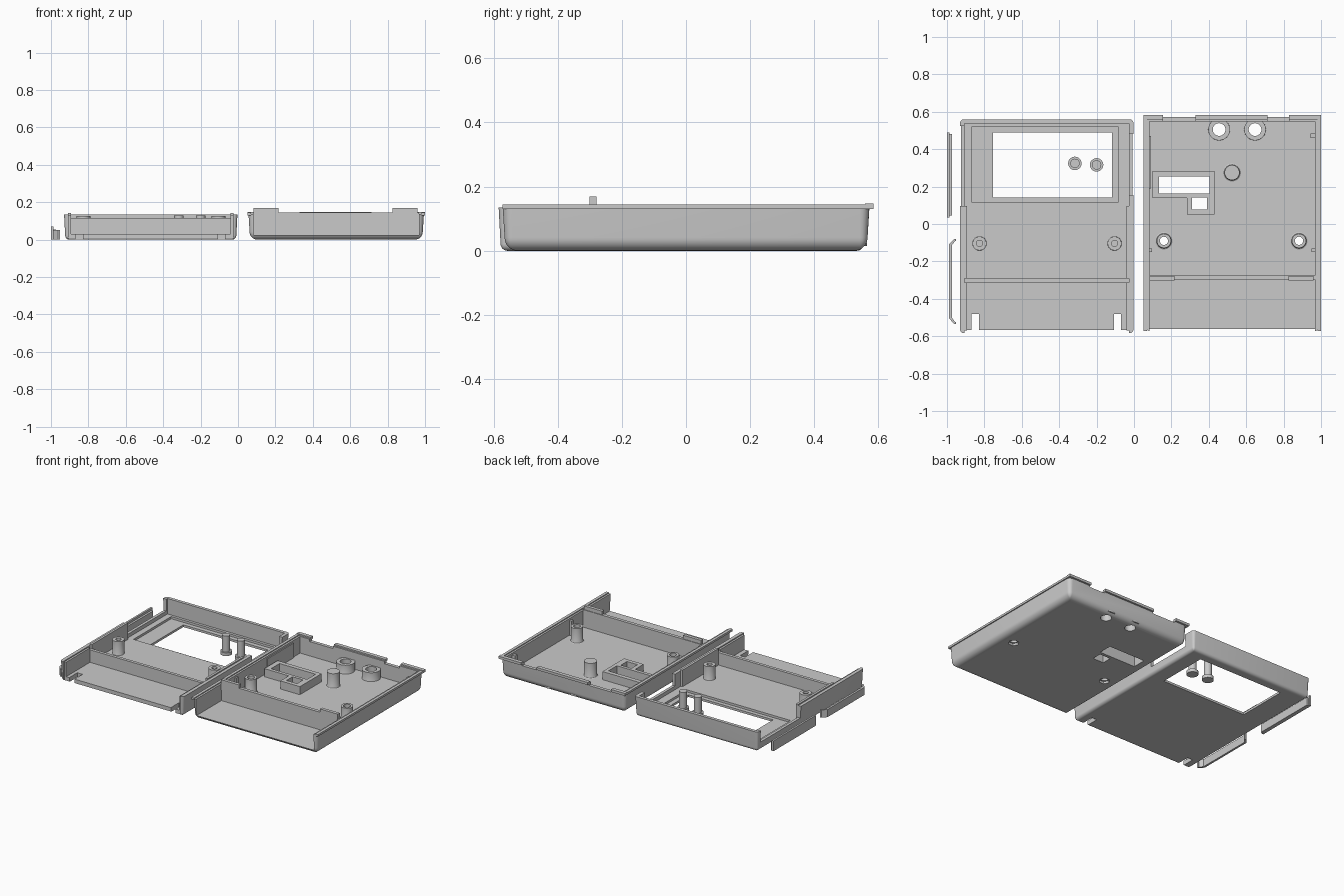
import bpy, bmesh, math
from mathutils import Vector

if "Cube" in bpy.data.objects:
    bpy.data.objects.remove(bpy.data.objects["Cube"])

grey = bpy.data.materials.new("plastic grey")
grey.diffuse_color = (0.59, 0.59, 0.59, 1)
grey.use_nodes = True
grey.node_tree.nodes["Principled BSDF"].inputs["Base Color"].default_value = grey.diffuse_color


def finish(name, bm):
    bmesh.ops.recalc_face_normals(bm, faces=bm.faces[:])
    me = bpy.data.meshes.new(name)
    bm.to_mesh(me)
    bm.free()
    me.materials.append(grey)
    ob = bpy.data.objects.new(name, me)
    bpy.context.collection.objects.link(ob)
    return ob


def smooth(ob):
    bpy.ops.object.select_all(action='DESELECT')
    ob.select_set(True)
    bpy.context.view_layer.objects.active = ob
    bpy.ops.object.shade_smooth_by_angle(angle=math.radians(30))


def box(name, x0, x1, y0, y1, z0, z1):
    bm = bmesh.new()
    bmesh.ops.create_cube(bm, size=1)
    for v in bm.verts:
        v.co = Vector(((x0, x1)[v.co.x > 0], (y0, y1)[v.co.y > 0], (z0, z1)[v.co.z > 0]))
    return finish(name, bm)


def lathe(name, x, y, profile, seg=32):
    """Revolve a closed outline of (radius, z) points about a vertical axis."""
    bm = bmesh.new()
    rings = []
    for r, z in profile:
        n = seg if r > 0 else 1
        rings.append([bm.verts.new((x + r * math.cos(2 * math.pi * i / seg),
                                    y + r * math.sin(2 * math.pi * i / seg), z)) for i in range(n)])
    for a, b in zip(rings, rings[1:] + rings[:1]):
        if len(a) == len(b) == 1:
            continue
        for i in range(seg):
            j = (i + 1) % seg
            quad = [a[i % len(a)], a[j % len(a)], b[j % len(b)], b[i % len(b)]]
            bm.faces.new(list(dict.fromkeys(quad)))
    ob = finish(name, bm)
    smooth(ob)
    return ob


def boss(name, x, y, r, ri, z0, z1, flare=0.008):
    return lathe(name, x, y, [(ri, z0 - .01), (r + flare, z0 - .01), (r + flare, z0),
                              (r + flare * .3, z0 + flare * .4), (r, z0 + flare), (r, z1), (ri, z1)])


def cyl(x, y, r, z0, z1, seg=32):
    return lathe("cutter", x, y, [(0, z0), (r, z0), (r, z1), (0, z1)], seg)


def cut(ob, cutters):
    for c in cutters:
        m = ob.modifiers.new("cut", 'BOOLEAN')
        m.operation, m.object, m.solver = 'DIFFERENCE', c, 'EXACT'
        bpy.context.view_layer.objects.active = ob
        bpy.ops.object.modifier_apply(modifier=m.name)
        bpy.data.objects.remove(c)
    smooth(ob)


def tray(name, x0, x1, y0, y1, h, corner, rnd, draft=.006):
    """Solid block lofted from rounded rectangles: drafted sides, rounded bottom edge."""
    levels = [(0, h)]
    for k in range(9):
        a = math.pi / 2 * k / 8
        levels.append((draft + rnd * (1 - math.cos(a)), rnd * (1 - math.sin(a))))
    levels.append((draft + rnd + .004, 0))
    bm, rings = bmesh.new(), []
    for inset, z in levels:
        r = max(corner - inset, .004)
        ring = []
        for q, (cx, cy) in enumerate(((x1, y1), (x0, y1), (x0, y0), (x1, y0))):
            cx += (inset + r) * (-1 if cx == x1 else 1)
            cy += (inset + r) * (-1 if cy == y1 else 1)
            for i in range(6):
                a = math.pi / 2 * (q + i / 5)
                ring.append(bm.verts.new((cx + r * math.cos(a), cy + r * math.sin(a), z)))
        rings.append(ring)
    for a, b in zip(rings, rings[1:]):
        for i in range(len(a)):
            j = (i + 1) % len(a)
            bm.faces.new((a[i], a[j], b[j], b[i]))
    bm.faces.new(rings[0])
    bm.faces.new(rings[-1])
    return finish(name, bm)


C = lambda *d: box("cutter", *d)

# ---- Front shell (left): display window, open battery end, side cut-outs
front = tray("front_shell", -.93, -.003, -.584, .56, .135, .02, .022)
cut(front, [
    C(-.906, -.027, -.292, .538, .03, .3),            # main cavity
    C(-.906, -.027, -.8, -.313, .03, .3),             # battery bay
    C(-.906, -.027, -.35, -.25, .115, .3),            # lower the cross wall
    C(-.906, -.027, -.8, -.568, -.1, .3),             # trim the floor edge
    C(-.866, -.086, .115, .52, .015, .1),             # display recess
    C(-.754, -.118, .142, .49, -.1, .1),              # display window
    C(-1, -.9, .095, .525, .055, .3),                 # left side opening
    C(-.04, .02, .155, .48, .055, .3),                # right side opening
    C(-.87, -.83, -.7, -.482, -.1, .1),               # latch notches
    C(-.107, -.07, -.7, -.482, -.1, .1),
])

# Inner tongues along the side walls
for side, xa, xb in (("left", -.909, -.893), ("right", -.04, -.024)):
    box(f"front_tongue_{side}_rear", xa, xb, -.292, .095, .025, .143)
    box(f"front_tongue_{side}_bay", xa, xb, -.57, -.313, .025, .128)

for i, x in enumerate((-.826, -.104)):
    boss(f"front_screw_boss_{i}", x, -.104, .037, .017, .03, .125, .003)

# Loose push buttons standing in the window
for i, (x, y) in enumerate(((-.316, .324), (-.2, .316))):
    lathe(f"button_{i}", x, y, [(0, 0), (.036, 0), (.036, .022), (.025, .022), (.025, .13), (0, .13)])

# ---- Back shell (right)
back = tray("back_shell", .056, .994, -.572, .572, .138, .03, .042)
screws = ((.16, -.09), (.882, -.09))
sockets = ((.455, .505), (.647, .505))
slots = ((.134, .405, .163, .254), (.31, .39, .077, .142))
cut(back, [
    C(.083, .967, -.275, .548, .025, .3),             # main cavity
    C(.083, .967, -.8, -.297, .025, .3),              # battery bay
    C(.155, .33, .5, .7, .122, .3),                   # rear edge notches
    C(.715, .83, .5, .7, .122, .3),
] + [C(*s, -.1, .1) for s in slots]
  + [cyl(x, y, .034, -.1, .1) for x, y in sockets]
  + [cyl(x, y, .022, -.1, .1) for x, y in screws]
  + [cyl(x, y, .034, -.1, .015, 6) for x, y in screws])

# Outer flange round the rim
for side, xa, xb in (("left", .05, .07), ("right", .98, 1.0)):
    box(f"rim_flange_{side}", xa, xb, -.572, .57, .13, .144)
for i, (xa, xb) in enumerate(((.05, .155), (.33, .715), (.83, 1.0))):
    box(f"rim_flange_rear_{i}", xa, xb, .558, .584, .13, .147)

# Cross wall top with raised tabs at both ends
box("cross_wall_cap", .083, .967, -.297, -.275, .13, .144)
for i, (xa, xb) in enumerate(((.083, .217), (.826, .96))):
    box(f"cross_wall_tab_{i}", xa, xb, -.301, -.279, .1, .169)

for i, (x, y) in enumerate(screws):
    boss(f"back_screw_boss_{i}", x, y, .038, .022, .025, .125)
for i, (x, y) in enumerate(sockets):
    boss(f"socket_collar_{i}", x, y, .058, .034, .025, .085, .001)
boss("support_peg", .524, .275, .04, 0, .025, .125)

# L-shaped switch frame with two wells
frame = box("switch_frame", .10, .43, .14, .283, .018, .08)
cut(frame, [C(*slots[0], -.1, .2), C(.283, .5, .1, .153, -.1, .2)])
frame2 = box("connector_frame", .283, .43, .05, .153, .018, .08)
cut(frame2, [C(*slots[1], -.1, .2)])

# Small ribs on the inner side walls
for i, (xa, xb, ya, yb) in enumerate(((.08, .09, .19, .47), (.08, .095, -.15, -.13),
                                      (.945, .97, .46, .485), (.95, .97, -.15, -.13))):
    box(f"wall_rib_{i}", xa, xb, ya, yb, .02, .125)

# ---- Loose side covers
box("side_cover_plate", -1.0, -.987, .035, .49, 0, .07)
box("side_cover_foot", -.99, -.973, .045, .48, 0, .055)

# Bent side strip swept from its plan outline
path = [(-.952, -.08), (-.962, -.08), (-.988, -.108), (-.988, -.505), (-.962, -.535), (-.952, -.535),
        (-.952, -.523), (-.957, -.523), (-.974, -.5), (-.974, -.113), (-.957, -.092), (-.952, -.092)]
bm = bmesh.new()
face = bm.faces.new([bm.verts.new((x, y, 0)) for x, y in path])
ext = bmesh.ops.extrude_face_region(bm, geom=[face])
bmesh.ops.translate(bm, vec=(0, 0, .052), verts=[g for g in ext["geom"] if isinstance(g, bmesh.types.BMVert)])
finish("bent_side_strip", bm)
